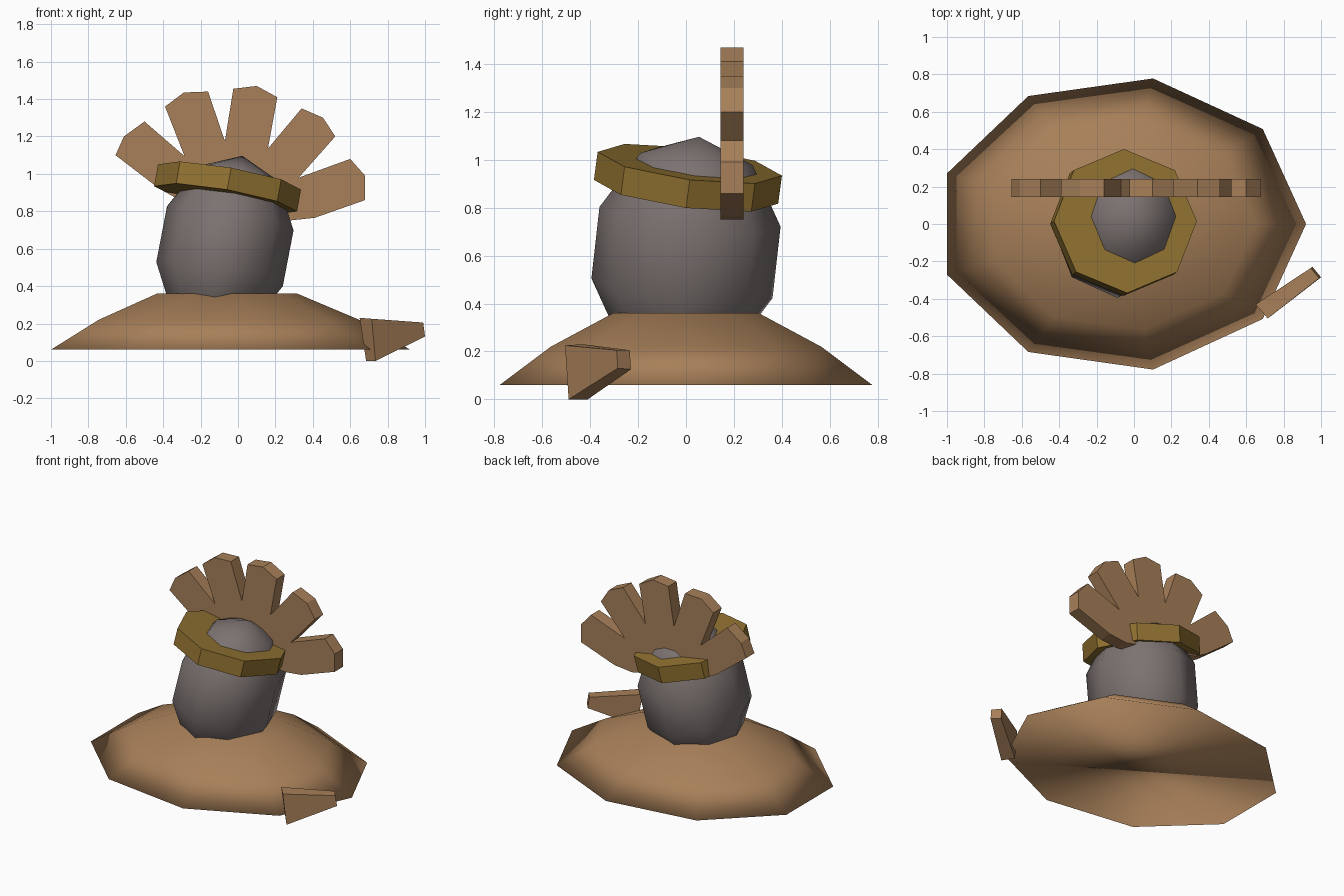
import bpy, bmesh, math

if "Cube" in bpy.data.objects:
    bpy.data.objects.remove(bpy.data.objects["Cube"])


def material(name, rgb):
    m = bpy.data.materials.new(name)
    m.diffuse_color = (*rgb, 1.0)
    m.use_nodes = True
    m.node_tree.nodes["Principled BSDF"].inputs["Base Color"].default_value = m.diffuse_color
    return m


BROWN = material("brown", (0.39, 0.215, 0.10))
GREY = material("warm grey", (0.20, 0.17, 0.165))
GOLD = material("dull gold", (0.28, 0.165, 0.03))


def make(name, verts, faces, mat, smooth=False):
    me = bpy.data.meshes.new(name)
    me.from_pydata(verts, [], faces)
    bm = bmesh.new()
    bm.from_mesh(me)
    bmesh.ops.recalc_face_normals(bm, faces=bm.faces)
    bm.to_mesh(me)
    bm.free()
    me.materials.append(mat)
    for p in me.polygons:
        p.use_smooth = smooth
    ob = bpy.data.objects.new(name, me)
    bpy.context.collection.objects.link(ob)
    return ob


def loft(name, rings, mat, smooth=False):
    """Bridge equal-length rings of points and cap both ends."""
    n = len(rings[0])
    verts = [p for r in rings for p in r]
    faces = [(k * n + i, k * n + (i + 1) % n, (k + 1) * n + (i + 1) % n, (k + 1) * n + i)
             for k in range(len(rings) - 1) for i in range(n)]
    faces += [tuple(range(n)), tuple(range(len(verts) - n, len(verts)))]
    return make(name, verts, faces, mat, smooth)


# Wide nine-sided base mound
angles = [i * math.tau / 9 for i in range(9)]
mound = [(1.0, 0.06), (0.725, 0.22), (0.39, 0.36)]
loft("base_mound",
     [[(-0.07 + 0.99 * r * math.cos(a), 0.79 * r * math.sin(a), z) for a in angles]
      for r, z in mound], BROWN, smooth=True)

# Tilted egg-shaped body
bpy.ops.mesh.primitive_uv_sphere_add(segments=8, ring_count=5, radius=1,
                                     location=(-0.07, 0, 0.613),
                                     rotation=(-0.11, 0.19, 0))
body = bpy.context.object
body.name = "body"
body.scale = (0.362, 0.40, 0.495)
body.data.materials.append(GREY)
bpy.ops.object.shade_smooth()

# Tilted octagonal collar around the top of the body
bpy.ops.mesh.primitive_cylinder_add(vertices=8, radius=0.388, depth=0.12,
                                    location=(-0.056, 0.008, 0.925),
                                    rotation=(-0.13, 0.175, 0))
collar = bpy.context.object
collar.name = "collar"
collar.data.materials.append(GOLD)

# Five-fingered upright fan behind the collar
outline = [(-0.33, 0.87), (-0.42, 0.92), (-0.655, 1.10), (-0.61, 1.20), (-0.50, 1.28),
           (-0.286, 1.095), (-0.39, 1.36), (-0.29, 1.435), (-0.16, 1.44),
           (-0.07, 1.175), (-0.025, 1.455), (0.10, 1.47), (0.21, 1.41),
           (0.16, 1.135), (0.34, 1.35), (0.455, 1.30), (0.52, 1.20),
           (0.325, 0.98), (0.60, 1.08), (0.68, 0.99), (0.68, 0.86),
           (0.41, 0.765), (0.27, 0.75)]
loft("fan", [[(x, y, z) for x, z in outline] for y in (0.145, 0.24)], BROWN)

# Tapered peg at the front right of the base
big_end = [(0.65, -0.43, 0.23), (0.715, -0.505, 0.225), (0.735, -0.49, 0), (0.685, -0.41, 0)]
small_end = [(0.945, -0.235, 0.205), (0.99, -0.29, 0.205), (1.0, -0.285, 0.13), (0.955, -0.23, 0.125)]
loft("side_peg", [big_end, small_end], BROWN)
